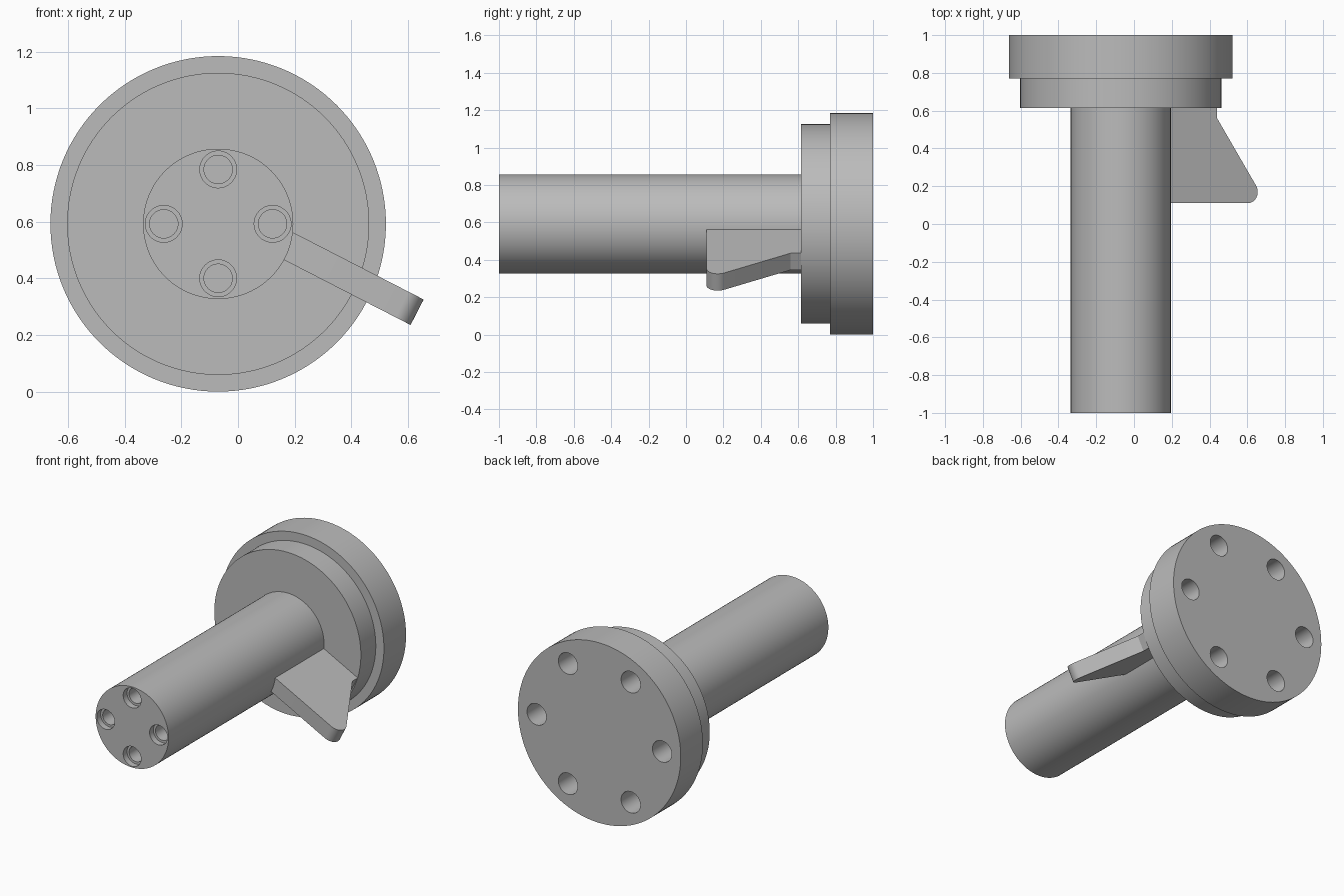
import bpy, bmesh, math
from mathutils import Matrix, Vector

cube = bpy.data.objects.get("Cube")
if cube:
    bpy.data.objects.remove(cube, do_unlink=True)

AXIS_X, AXIS_Z = -0.07, 0.592
CENTRE = Matrix.Translation((AXIS_X, 0, AXIS_Z))

grey = bpy.data.materials.new("plain grey")
grey.use_nodes = True
colour = (0.5, 0.5, 0.5, 1)
grey.diffuse_color = colour
grey.node_tree.nodes["Principled BSDF"].inputs["Base Color"].default_value = colour


def make_object(name, bm):
    bmesh.ops.recalc_face_normals(bm, faces=bm.faces)
    mesh = bpy.data.meshes.new(name)
    bm.to_mesh(mesh)
    bm.free()
    mesh.materials.append(grey)
    obj = bpy.data.objects.new(name, mesh)
    bpy.context.collection.objects.link(obj)
    return obj


def add_lathe(bm, profile, segments, centre=(0, 0)):
    """Closed solid turned about the y axis from (radius, y) points."""
    rings = []
    for r, y in profile:
        rings.append([bm.verts.new((centre[0] + r * math.cos(math.tau * i / segments), y,
                                    centre[1] + r * math.sin(math.tau * i / segments)))
                      for i in range(segments)])
    for a, b in zip(rings, rings[1:]):
        for i in range(segments):
            j = (i + 1) % segments
            bm.faces.new((a[i], a[j], b[j], b[i]))
    bm.faces.new(rings[0])
    bm.faces.new(rings[-1])


def turned_part(name, profile):
    bm = bmesh.new()
    add_lathe(bm, profile, 128)
    bm.transform(CENTRE)
    return make_object(name, bm)


def drill(obj, profile, count, pitch_radius):
    """Cut a ring of equal holes into a part."""
    bm = bmesh.new()
    for k in range(count):
        a = math.tau * k / count
        add_lathe(bm, profile, 40, (pitch_radius * math.cos(a), pitch_radius * math.sin(a)))
    bm.transform(CENTRE)
    cutter = make_object(obj.name + "_hole_cutter", bm)
    cutter.hide_render = True
    mod = obj.modifiers.new("holes", 'BOOLEAN')
    mod.operation, mod.solver, mod.object = 'DIFFERENCE', 'EXACT', cutter
    bpy.context.view_layer.objects.active = obj
    bpy.ops.object.modifier_apply(modifier=mod.name)
    bpy.data.objects.remove(cutter, do_unlink=True)


# Stepped flange with six blind holes in its back
flange = turned_part("flange", [(0.533, 0.615), (0.533, 0.77), (0.592, 0.77), (0.592, 1.0)])
drill(flange, [(0.07, 0.75), (0.07, 1.05)], 6, 0.456)

# Shaft with four counterbored holes in its front end
shaft = turned_part("shaft", [(0.265, -1.0), (0.265, 0.63)])
drill(shaft, [(0.065, -1.05), (0.065, -0.96), (0.05, -0.96), (0.05, -0.7)], 4, 0.192)

# Lever plate: outline in (outward, y), thickened across, tilted down on the left side
outline = [(0.525, 0.615), (0.2, 0.615), (0.2, 0.11)]
for i in range(13):
    a = math.radians(-90 + 123 * i / 12)
    outline.append((0.707 + 0.06 * math.cos(a), 0.17 + 0.06 * math.sin(a)))
outline.append((0.525, 0.56))
bm = bmesh.new()
face = bm.faces.new([bm.verts.new((u, y, -0.007)) for u, y in outline])
top = bmesh.ops.extrude_face_region(bm, geom=[face])
bmesh.ops.translate(bm, vec=Vector((0, 0, 0.101)),
                    verts=[g for g in top["geom"] if isinstance(g, bmesh.types.BMVert)])
bm.transform(CENTRE @ Matrix.Rotation(math.radians(27.2), 4, 'Y'))
lever = make_object("lever_plate", bm)

# Smooth curved walls, crisp edges
bpy.ops.object.select_all(action='DESELECT')
for obj in (flange, shaft, lever):
    obj.select_set(True)
bpy.context.view_layer.objects.active = flange
bpy.ops.object.shade_smooth_by_angle(angle=math.radians(30))
